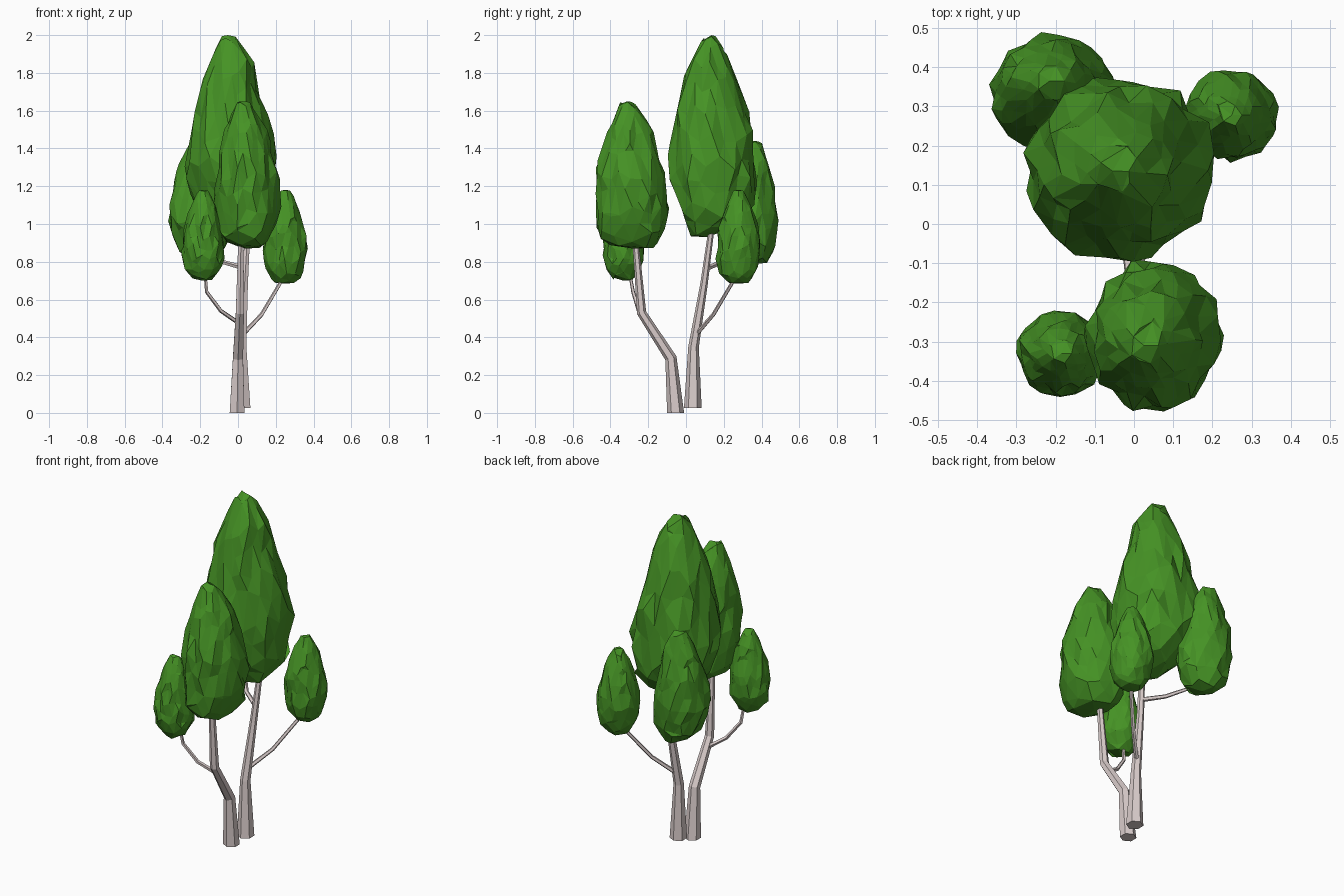
import bpy, bmesh, math, random
from mathutils import Vector

random.seed(11)


def material(name, color):
    m = bpy.data.materials.new(name)
    m.diffuse_color = (*color, 1)
    return m


LEAF = material("leaf_green", (0.06, 0.29, 0.018))
BARK = material("pale_bark", (0.70, 0.61, 0.60))


def finish(bm, name, mat):
    bmesh.ops.recalc_face_normals(bm, faces=bm.faces)
    mesh = bpy.data.meshes.new(name)
    bm.to_mesh(mesh)
    bm.free()
    mesh.materials.append(mat)
    bpy.context.collection.objects.link(bpy.data.objects.new(name, mesh))


def tube(name, path, sides=6):
    """Tapered faceted limb; path rows are (x, y, z, radius)."""
    bm = bmesh.new()
    pts = [Vector(p[:3]) for p in path]
    rings = []
    for i, p in enumerate(pts):
        tangent = pts[min(i + 1, len(pts) - 1)] - pts[max(i - 1, 0)]
        if i == 0 and path[0][2] < 0.1:
            tangent = Vector((0, 0, 1))          # flat foot
        q = Vector((0, 0, 1)).rotation_difference(tangent)
        ring = []
        for k in range(sides):
            a = math.tau * (k + 0.5) / sides
            ring.append(bm.verts.new(p + q @ Vector((math.cos(a), math.sin(a), 0)) * path[i][3]))
        rings.append(ring)
    for a, b in zip(rings, rings[1:]):
        for k in range(sides):
            j = (k + 1) % sides
            bm.faces.new((a[k], a[j], b[j], b[k]))
    bm.faces.new(rings[0])
    bm.faces.new(rings[-1])
    finish(bm, name, BARK)


def foliage(name, rows, subdiv=3, jitter=0.085):
    """Rough faceted crown; rows are (z, xmin, xmax, ymin, ymax), bottom to top."""
    bm = bmesh.new()
    bmesh.ops.create_icosphere(bm, subdivisions=subdiv, radius=1)
    z0, z1 = rows[0][0], rows[-1][0]
    for v in bm.verts:
        t = (v.co.z + 1) / 2
        if 0.001 < t < 0.999:
            t = min(0.995, max(0.005, t + random.uniform(-0.05, 0.05)))
        z = z0 + (z1 - z0) * t
        for lo, hi in zip(rows, rows[1:]):
            if z <= hi[0] + 1e-6:
                break
        f = (z - lo[0]) / (hi[0] - lo[0])
        xa, xb, ya, yb = (lo[i] + (hi[i] - lo[i]) * f for i in range(1, 5))
        d = v.co.xy
        d = d.normalized() if d.length > 0.01 else d * 0
        s = 0.98 + random.uniform(-jitter, jitter)
        v.co = ((xa + xb) / 2 + d.x * s * (xb - xa) / 2,
                (ya + yb) / 2 + d.y * s * (yb - ya) / 2, z)
    finish(bm, name, LEAF)


# Two trunks
tube("front_trunk", [(-0.005, -0.055, 0.0, 0.045), (0.0, -0.08, 0.29, 0.031),
                     (0.01, -0.235, 0.53, 0.025), (0.015, -0.265, 0.88, 0.017),
                     (0.02, -0.27, 0.98, 0.012)])
tube("back_trunk", [(0.025, 0.036, 0.025, 0.047), (0.02, 0.04, 0.35, 0.028),
                    (0.035, 0.095, 0.68, 0.020), (0.05, 0.13, 0.94, 0.016),
                    (0.05, 0.14, 1.04, 0.012)])

# Side branches
tube("front_left_branch", [(0.005, -0.20, 0.475, 0.012), (-0.09, -0.25, 0.54, 0.011),
                           (-0.165, -0.28, 0.64, 0.010), (-0.175, -0.30, 0.75, 0.008)], 5)
tube("right_branch", [(0.02, 0.05, 0.41, 0.013), (0.125, 0.145, 0.52, 0.011),
                      (0.22, 0.24, 0.68, 0.010), (0.25, 0.27, 0.75, 0.008)], 5)
tube("back_left_branch", [(0.04, 0.11, 0.765, 0.014), (-0.07, 0.18, 0.795, 0.012),
                          (-0.15, 0.28, 0.83, 0.010), (-0.18, 0.32, 0.92, 0.008)], 5)

# Large crowns
foliage("main_crown", [(0.93, -0.06, 0.11, 0.02, 0.20), (1.03, -0.19, 0.18, -0.03, 0.33),
                       (1.20, -0.28, 0.21, -0.08, 0.39), (1.37, -0.275, 0.20, -0.095, 0.37),
                       (1.55, -0.235, 0.165, -0.07, 0.345), (1.68, -0.21, 0.11, -0.045, 0.30),
                       (1.87, -0.14, 0.085, 0.02, 0.23), (2.0, -0.09, -0.02, 0.10, 0.17)])
foliage("front_crown", [(0.87, -0.04, 0.13, -0.40, -0.16), (0.95, -0.11, 0.20, -0.475, -0.11),
                        (1.12, -0.12, 0.225, -0.48, -0.085), (1.30, -0.11, 0.205, -0.48, -0.125),
                        (1.50, -0.07, 0.15, -0.41, -0.18), (1.65, -0.01, 0.06, -0.35, -0.27)])
foliage("back_left_crown", [(0.79, -0.24, -0.12, 0.28, 0.43), (0.87, -0.33, -0.06, 0.22, 0.47),
                            (1.02, -0.37, -0.05, 0.18, 0.485), (1.18, -0.355, -0.09, 0.22, 0.47),
                            (1.35, -0.30, -0.12, 0.28, 0.43), (1.44, -0.25, -0.18, 0.33, 0.40)])

# Small crowns share one shape: (height fraction, radius fraction)
PROFILE = [(0, 0.45), (0.12, 0.86), (0.32, 1.0), (0.55, 0.92), (0.82, 0.60), (1, 0.22)]
for name, cx, cy, wx, wy, zb, zt in [
        ("front_left_crown", -0.185, -0.33, 0.115, 0.11, 0.70, 1.18),
        ("right_crown", 0.25, 0.278, 0.12, 0.12, 0.685, 1.18)]:
    foliage(name, [(zb + (zt - zb) * t, cx - wx * r, cx + wx * r, cy - wy * r, cy + wy * r)
                   for t, r in PROFILE])
